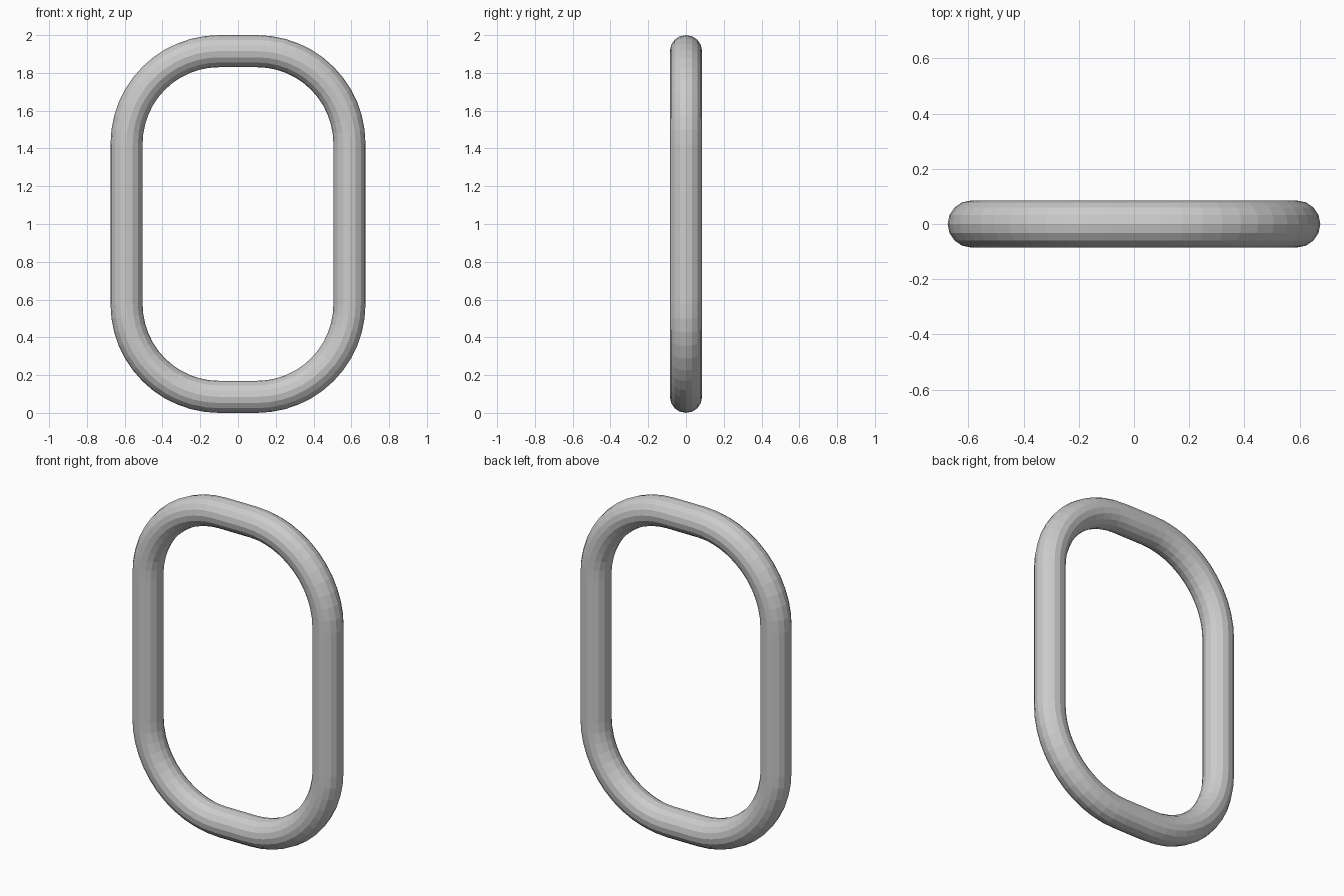
import bpy
import bmesh
from math import sin, cos, pi

if "Cube" in bpy.data.objects:
    bpy.data.objects.remove(bpy.data.objects["Cube"])

HALF_W, HALF_H = 0.59, 0.915   # centre line half extents
CORNER, TUBE = 0.49, 0.085     # corner bend radius, tube radius
STEPS, SIDES = 12, 16


def link_path():
    """Rounded-rectangle centre line as (x, z, outward angle)."""
    cx, cz = HALF_W - CORNER, HALF_H - CORNER
    path = []
    for q, (sx, sz) in enumerate([(1, 1), (-1, 1), (-1, -1), (1, -1)]):
        for i in range(STEPS + 1):
            a = (q + i / STEPS) * pi / 2
            path.append((sx * cx + CORNER * cos(a), 1 + sz * cz + CORNER * sin(a), a))
    return path


# Chain link: round tube swept round the closed path
bm = bmesh.new()
rings = []
for x, z, a in link_path():
    ring = []
    for j in range(SIDES):
        t = 2 * pi * j / SIDES
        out = TUBE * cos(t)
        ring.append(bm.verts.new((x + out * cos(a), TUBE * sin(t), z + out * sin(a))))
    rings.append(ring)

for k, ring in enumerate(rings):
    nxt = rings[(k + 1) % len(rings)]
    for j in range(SIDES):
        n = (j + 1) % SIDES
        bm.faces.new((ring[j], ring[n], nxt[n], nxt[j]))
bmesh.ops.recalc_face_normals(bm, faces=bm.faces)

mesh = bpy.data.meshes.new("chain_link")
bm.to_mesh(mesh)
bm.free()
bpy.context.collection.objects.link(bpy.data.objects.new("chain_link", mesh))
